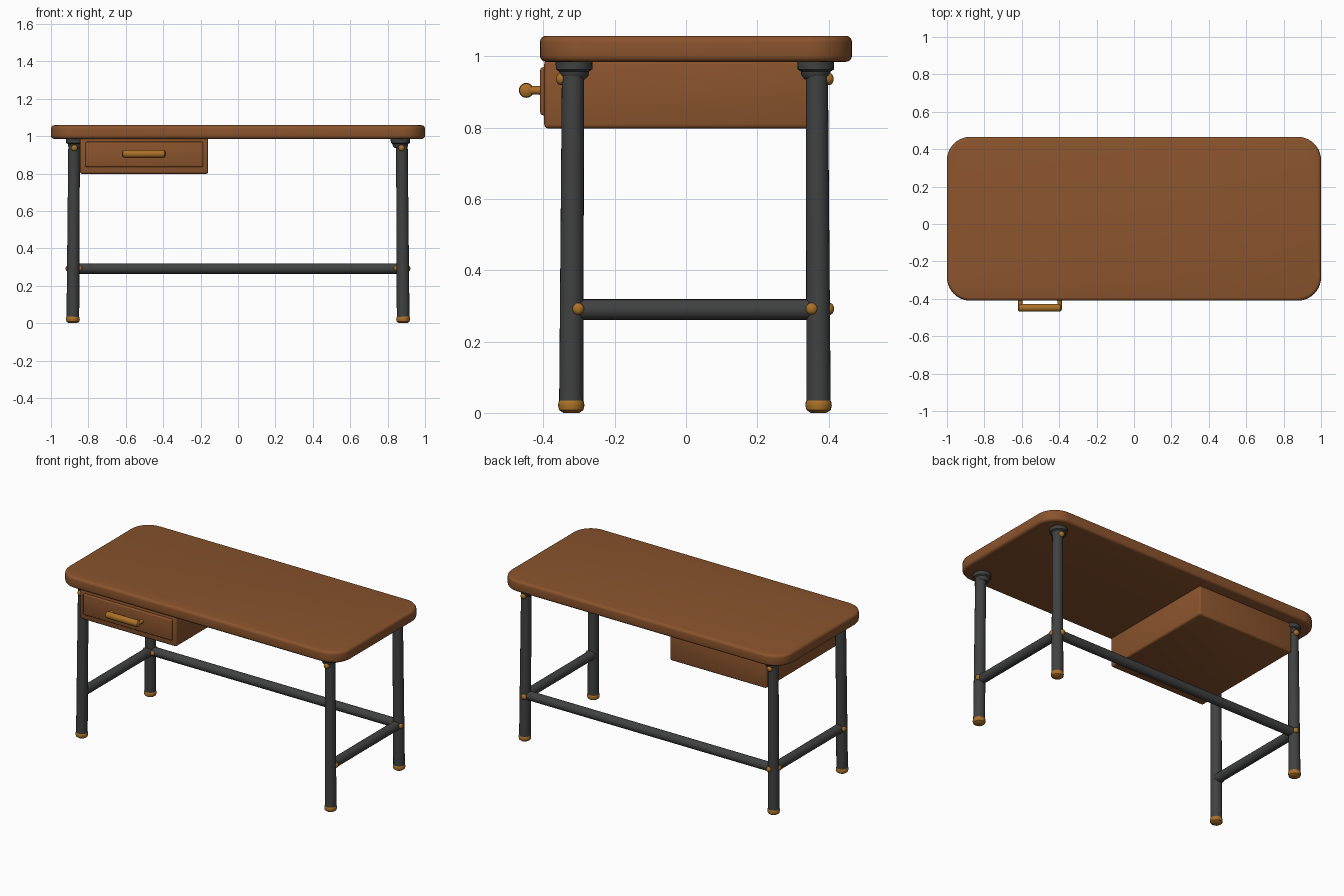
import bpy, bmesh, math
from mathutils import Vector

if "Cube" in bpy.data.objects:
    bpy.data.objects.remove(bpy.data.objects["Cube"])


def make_material(name, color):
    m = bpy.data.materials.new(name)
    m.diffuse_color = (*color, 1)
    m.use_nodes = True
    m.node_tree.nodes["Principled BSDF"].inputs["Base Color"].default_value = m.diffuse_color
    return m


WOOD = make_material("warm wood", (0.255, 0.088, 0.026))
IRON = make_material("dark iron", (0.052, 0.053, 0.054))
BRASS = make_material("brass", (0.40, 0.165, 0.022))


def finish(name, bm, mat, angle=35):
    bmesh.ops.recalc_face_normals(bm, faces=bm.faces[:])
    me = bpy.data.meshes.new(name)
    bm.to_mesh(me)
    bm.free()
    me.materials.append(mat)
    ob = bpy.data.objects.new(name, me)
    bpy.context.collection.objects.link(ob)
    bpy.ops.object.select_all(action='DESELECT')
    bpy.context.view_layer.objects.active = ob
    ob.select_set(True)
    bpy.ops.object.shade_smooth_by_angle(angle=math.radians(angle))
    return ob


def box(name, lo, hi, mat, bevel=0.01):
    """Rounded box between two corners."""
    lo, hi = Vector(lo), Vector(hi)
    bm = bmesh.new()
    bmesh.ops.create_cube(bm, size=1)
    for v in bm.verts:
        v.co = (lo + hi) / 2 + v.co * (hi - lo)
    bmesh.ops.bevel(bm, geom=bm.edges[:], offset=bevel, segments=3,
                    profile=0.5, affect='EDGES')
    return finish(name, bm, mat)


def turned(name, profile, origin, axis, mat, sides=24):
    """Revolve (radius, distance) points around an axis through origin."""
    bm = bmesh.new()
    rot = Vector((0, 0, 1)).rotation_difference(Vector(axis))
    rings = []
    for r, h in profile:
        ring = []
        for i in range(sides):
            a = math.tau * i / sides
            p = Vector((r * math.cos(a), r * math.sin(a), h))
            ring.append(bm.verts.new(Vector(origin) + rot @ p))
        rings.append(ring)
    for a, b in zip(rings, rings[1:]):
        for i in range(sides):
            j = (i + 1) % sides
            bm.faces.new((a[i], a[j], b[j], b[i]))
    bm.faces.new(rings[0])
    bm.faces.new(rings[-1])
    return finish(name, bm, mat)


def rod(name, a, b, r0, r1, mat, sides=24):
    d = Vector(b) - Vector(a)
    return turned(name, [(r0, 0), (r1, d.length)], a, d, mat, sides)


def bolt(name, origin, axis, r=0.017):
    turned(name, [(r, -0.012), (r, 0.003), (r * 0.8, 0.009), (r * 0.35, 0.013)],
           origin, axis, BRASS, 16)


# Tabletop: rounded-corner slab with softened rims
X, Y0, Y1, R = 1.0, -0.41, 0.466, 0.125
bm = bmesh.new()
outline = []
for cx, cy, start in ((X - R, Y1 - R, 0), (R - X, Y1 - R, 90),
                      (R - X, Y0 + R, 180), (X - R, Y0 + R, 270)):
    for k in range(11):
        a = math.radians(start + 9 * k)
        outline.append(bm.verts.new((cx + R * math.cos(a), cy + R * math.sin(a), 0.985)))
base = bm.faces.new(outline)
ext = bmesh.ops.extrude_face_region(bm, geom=[base])
for v in ext["geom"]:
    if isinstance(v, bmesh.types.BMVert):
        v.co.z = 1.058
bmesh.ops.recalc_face_normals(bm, faces=bm.faces[:])
rims = [e for e in bm.edges if abs(e.verts[0].co.z - e.verts[1].co.z) < 1e-5]
bmesh.ops.bevel(bm, geom=rims, offset=0.018, segments=4, profile=0.5, affect='EDGES')
finish("tabletop", bm, WOOD)

# Legs with brass feet, top collars and bolts
for sx, xn in ((-1, "left"), (1, "right")):
    for sy, yc, yn in ((-1, -0.320, "front"), (1, 0.370, "back")):
        tag = f"{yn}_{xn}"
        foot = (sx * 0.883, yc + sy * 0.002, 0)
        top = (sx * 0.876, yc - sy * 0.003, 0.987)
        rod("leg_" + tag, (foot[0], foot[1], 0.025), top, 0.034, 0.031, IRON)
        turned("foot_" + tag, [(0.022, 0), (0.034, 0.008), (0.037, 0.02),
                               (0.036, 0.03), (0.033, 0.036)], foot, (0, 0, 1), BRASS)
        turned("collar_" + tag, [(0.031, 0.936), (0.040, 0.946), (0.042, 0.958),
                                 (0.051, 0.964), (0.052, 0.987)],
               (sx * 0.868, yc + sy * -0.006, 0), (0, 0, 1), IRON)
        bolt("collar_bolt_" + tag, (sx * 0.874, yc + sy * 0.031, 0.937), (0, sy, 0))
        bolt("side_bolt_" + tag, (sx * 0.908, yc - sy * 0.017, 0.292), (sx, 0, 0))
    # Bolt behind each back leg at the long rail
    bolt("rail_bolt_" + xn, (sx * 0.87, 0.402, 0.292), (0, 1, 0))
    # Side rail joining front and back legs
    rod("side_rail_" + xn, (sx * 0.88, -0.32, 0.290), (sx * 0.88, 0.37, 0.290),
        0.029, 0.029, IRON)
    # Inner bolts where the long rail meets the legs
    bolt("inner_bolt_" + xn, (sx * 0.846, 0.345, 0.292), (-sx, 0, 0), 0.014)
rod("long_back_rail", (-0.88, 0.37, 0.292), (0.88, 0.37, 0.292), 0.028, 0.028, IRON)

# Drawer case and raised drawer front
box("drawer_case", (-0.845, -0.398, 0.798), (-0.160, 0.394, 0.990), WOOD, 0.012)
box("drawer_front", (-0.816, -0.409, 0.835), (-0.186, -0.38, 0.970), WOOD, 0.008)

# Drawer handle: bar with two posts
turned("handle_bar", [(0.010, 0), (0.019, 0.006), (0.021, 0.018), (0.021, 0.217),
                      (0.019, 0.229), (0.010, 0.235)],
       (-0.621, -0.448, 0.905), (1, 0, 0), BRASS, 20)
for hx, xn in ((-0.608, "left"), (-0.398, "right")):
    turned("handle_post_" + xn, [(0.015, 0), (0.012, 0.008), (0.012, 0.042)],
           (hx, -0.404, 0.905), (0, -1, 0), BRASS, 16)
